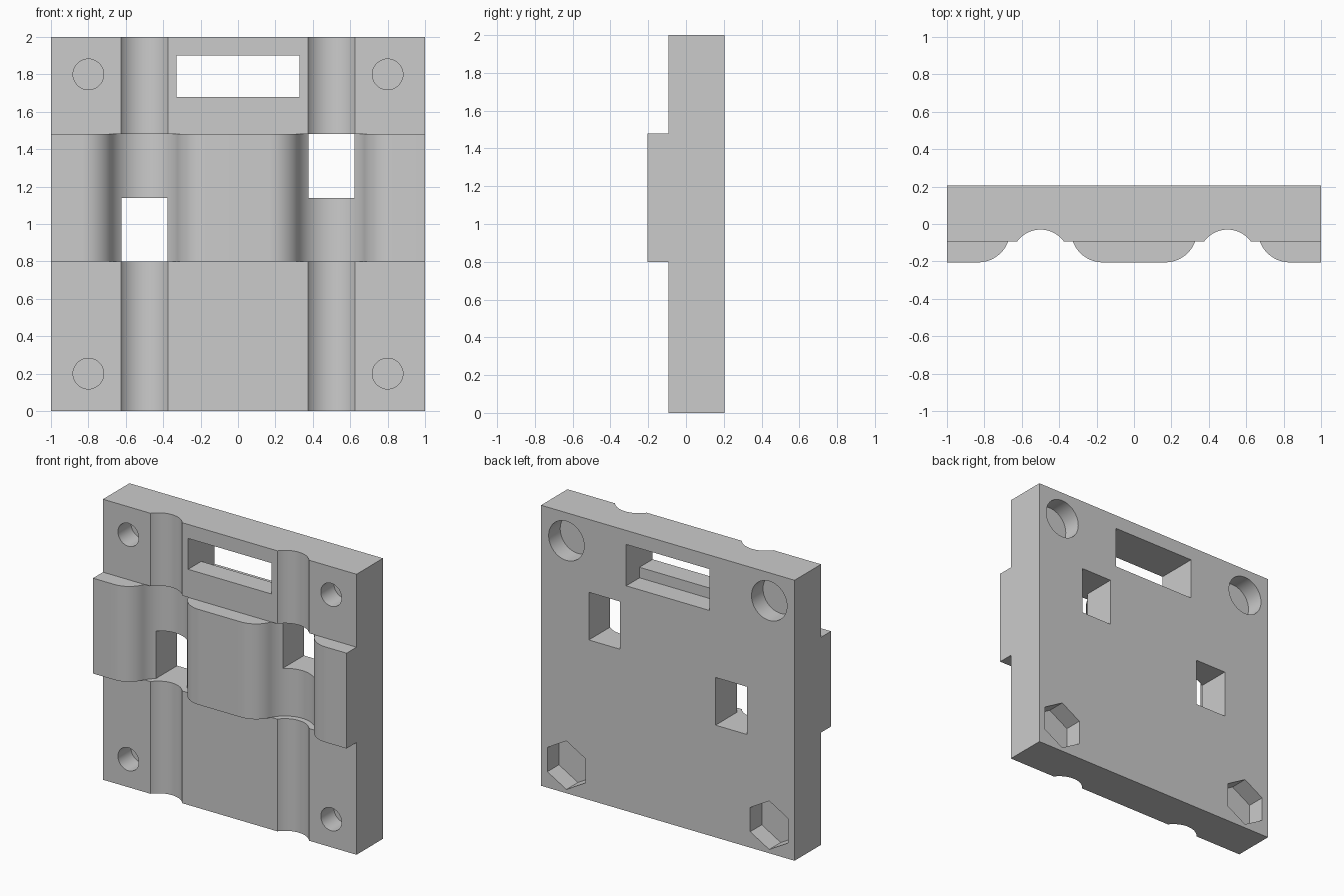
import bpy, bmesh, math
from mathutils import Vector

if "Cube" in bpy.data.objects:
    bpy.data.objects.remove(bpy.data.objects["Cube"])

BACK, PLATE_FRONT, BAND_FRONT = 0.205, -0.093, -0.205
BAND_LOW, BAND_TOP = 0.8, 1.48
GROOVE_X, GROOVE_Y = 0.5, -0.185

grey = bpy.data.materials.new("plain_grey")
grey.use_nodes = True
grey.diffuse_color = (0.6, 0.6, 0.6, 1)
grey.node_tree.nodes["Principled BSDF"].inputs["Base Color"].default_value = grey.diffuse_color


def prism(name, outline, start, direction):
    """Closed prism: a loop of 3D points swept from start along direction."""
    bm = bmesh.new()
    face = bm.faces.new([bm.verts.new(Vector(p) + Vector(start)) for p in outline])
    grown = bmesh.ops.extrude_face_region(bm, geom=[face])["geom"]
    moved = [v for v in grown if isinstance(v, bmesh.types.BMVert)]
    bmesh.ops.translate(bm, verts=moved, vec=direction)
    bmesh.ops.recalc_face_normals(bm, faces=bm.faces)
    mesh = bpy.data.meshes.new(name)
    bm.to_mesh(mesh)
    bm.free()
    mesh.materials.append(grey)
    obj = bpy.data.objects.new(name, mesh)
    bpy.context.collection.objects.link(obj)
    return obj


def box(name, x0, x1, y0, y1, z0, z1):
    outline = [(x0, 0, z0), (x1, 0, z0), (x1, 0, z1), (x0, 0, z1)]
    return prism(name, outline, (0, y0, 0), (0, y1 - y0, 0))


def round_hole(name, x, z, radius, sides, y0, y1):
    """Pocket along y; the first corner points up."""
    turn = 2 * math.pi / sides
    outline = [(x + radius * math.sin(i * turn), 0, z + radius * math.cos(i * turn))
               for i in range(sides)]
    return prism(name, outline, (0, y0, 0), (0, y1 - y0, 0))


def arc(cx, cy, radius, a0, a1, steps):
    angles = [a0 + (a1 - a0) * i / steps for i in range(steps + 1)]
    return [(cx + radius * math.cos(a), cy + radius * math.sin(a), 0) for a in angles]


def combine(body, tool, operation):
    mod = body.modifiers.new(tool.name, "BOOLEAN")
    mod.operation, mod.solver, mod.object = operation, "EXACT", tool
    bpy.context.view_layer.objects.active = body
    bpy.ops.object.modifier_apply(modifier=mod.name)
    bpy.data.objects.remove(tool)


# Plate with a raised band across the front
body = box("mounting_plate", -1, 1, PLATE_FRONT, BACK, 0, 2)
combine(body, box("raised_band", -1, 1, BAND_FRONT, 0.1, BAND_LOW, BAND_TOP), "UNION")

# Wider channel through the band: concave trough with rounded lips
LIP, TROUGH = 0.17, 0.195
lip_y = BAND_FRONT + LIP
lip_x = math.sqrt((LIP + TROUGH) ** 2 - (lip_y - GROOVE_Y) ** 2)
tilt = math.atan2(lip_y - GROOVE_Y, lip_x)
right_lip = arc(lip_x, lip_y, LIP, -math.pi / 2, -math.pi + tilt, 14)
trough = arc(0, GROOVE_Y, TROUGH, tilt, math.pi - tilt, 32)
left_lip = [(-x, y, z) for x, y, z in reversed(right_lip)]
channel = ([(lip_x, -0.4, 0)] + right_lip + trough[1:-1] + left_lip + [(-lip_x, -0.4, 0)])

for side in (-1, 1):
    x = side * GROOVE_X
    combine(body, prism("band_channel", channel, (x, 0, BAND_LOW),
                        (0, 0, BAND_TOP - BAND_LOW)), "DIFFERENCE")
    groove = arc(0, GROOVE_Y, 0.155, 0, 2 * math.pi * 63 / 64, 63)
    combine(body, prism("rod_groove", groove, (x, 0, -0.1), (0, 0, 2.2)), "DIFFERENCE")

    # Square window at the bottom of one channel and the top of the other
    middle = 1.14
    low, high = (BAND_LOW, middle) if side < 0 else (middle, BAND_TOP)
    combine(body, box("window", x - 0.123, x + 0.123, -0.5, 0.5, low, high), "DIFFERENCE")

    # Screw holes from the front, round and hexagonal pockets from the back
    for z, radius, sides in ((1.8, 0.14, 48), (0.2, 0.173, 6)):
        combine(body, round_hole("screw_hole", side * 0.8, z, 0.082, 40, -0.3, 0.055),
                "DIFFERENCE")
        combine(body, round_hole("back_pocket", side * 0.8, z, radius, sides, 0.075, 0.4),
                "DIFFERENCE")

# Strap slot, taller in its rear half
combine(body, box("strap_slot", -0.328, 0.328, -0.5, 0.5, 1.68, 1.9), "DIFFERENCE")
combine(body, box("slot_recess", -0.328, 0.328, 0.055, 0.5, 1.605, 1.9), "DIFFERENCE")

bpy.ops.object.select_all(action="DESELECT")
body.select_set(True)
bpy.context.view_layer.objects.active = body
bpy.ops.object.shade_smooth_by_angle(angle=math.radians(25))
